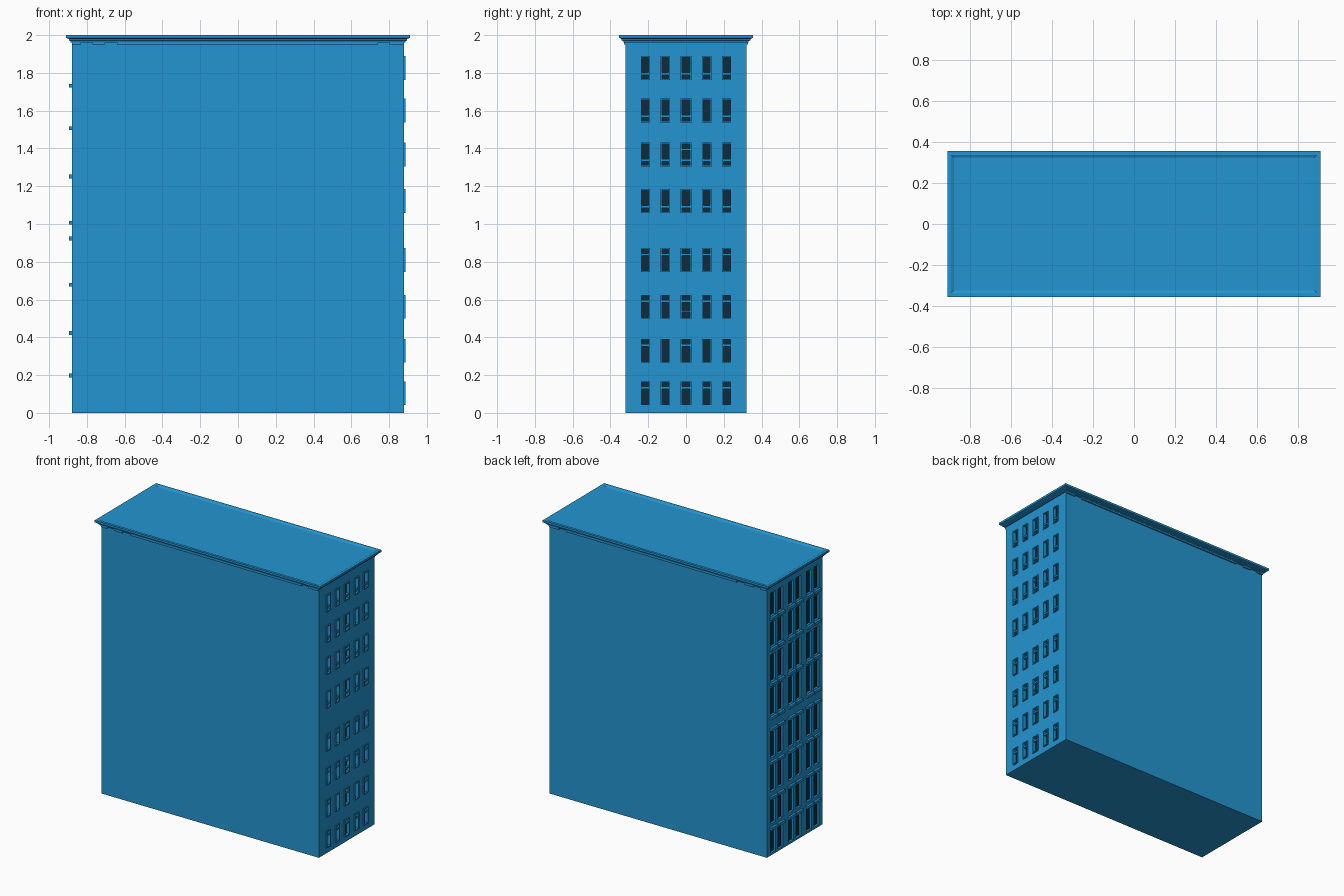
import bpy, bmesh
from mathutils import Vector

cube = bpy.data.objects.get("Cube")
if cube:
    bpy.data.objects.remove(cube, do_unlink=True)


def material(name, rgb):
    m = bpy.data.materials.new(name)
    m.use_nodes = True
    m.diffuse_color = (*rgb, 1)
    m.node_tree.nodes["Principled BSDF"].inputs["Base Color"].default_value = (*rgb, 1)
    return m


blue = material("facade blue", (0.017, 0.30, 0.64))
dark = material("dark window", (0.0045, 0.025, 0.046))


def boxes(name, spans, mat):
    """One object made of boxes, each given as (x0, x1, y0, y1, z0, z1)."""
    bm = bmesh.new()
    for x0, x1, y0, y1, z0, z1 in spans:
        made = bmesh.ops.create_cube(bm, size=1)["verts"]
        size = Vector((x1 - x0, y1 - y0, z1 - z0))
        mid = Vector((x0 + x1, y0 + y1, z0 + z1)) / 2
        for v in made:
            v.co = v.co * size + mid
    return finish(name, bm, mat)


def finish(name, bm, mat):
    mesh = bpy.data.meshes.new(name)
    bmesh.ops.recalc_face_normals(bm, faces=bm.faces)
    bm.to_mesh(mesh)
    bm.free()
    mesh.materials.append(mat)
    obj = bpy.data.objects.new(name, mesh)
    bpy.context.collection.objects.link(obj)
    return obj


W, D, H = 0.878, 0.32, 1.965
MIRROR = 1.93          # lower floors repeat the upper ones upside down
DEPTH = 0.02


def flip(z0, z1):
    return MIRROR - z1, MIRROR - z0


# Small windows on the +x side: openings, frames and cross bars
pockets, panes, frames, bars = [], [], [], []
columns = [-0.215, -0.11, 0, 0.11, 0.215]
plain = {(1, 3, False), (1, 3, True), (1, 1, True)}
plain = {(1, 3, False), (1, 1, True), (1, 3, True)}
for row, base in enumerate([1.77, 1.545, 1.312, 1.065]):
    for lower in (False, True):
        for col, y in enumerate(columns):
            w = 0.021 if col == 2 else 0.017
            z0, z1 = base, base + 0.112
            bar = (base + 0.02, base + 0.033)
            second = (base + 0.078, base + 0.087)
            if lower:
                z0, z1 = flip(z0, z1)
                bar, second = flip(*bar), flip(*second)
            pockets.append((W - DEPTH, W + 0.05, y - w, y + w, z0, z1))
            panes.append((W - DEPTH, W - DEPTH + 0.004, y - w, y + w, z0, z1))
            t = 0.007
            for side in (-1, 1):
                a, b = sorted((y + side * w, y + side * (w + t)))
                frames.append((W - 0.005, W + 0.008, a, b, z0 - t, z1 + t))
            frames.append((W - 0.005, W + 0.008, y - w, y + w, z1, z1 + t))
            frames.append((W - 0.005, W + 0.008, y - w, y + w, z0 - t, z0))
            if (row, col, lower) not in plain:
                bars.append((W - DEPTH, W + 0.004, y - w, y + w, *bar))
            if row == 2 and col == 2:
                bars.append((W - DEPTH, W + 0.004, y - w, y + w, *second))

# Tall paired windows on the -x side, with projecting ledges
ledges = []
for base, height in [(1.745, 0.17), (1.52, 0.18), (1.265, 0.2), (1.02, 0.2)]:
    for lower in (False, True):
        opening = (base, base + height)
        ledge = (base - 0.023, base - 0.003)
        if lower:
            opening, ledge = flip(*opening), flip(*ledge)
        for pair in (-0.208, 0, 0.208):
            for side in (-1, 1):
                y = pair + side * 0.042
                w = 0.029
                pockets.append((-W - 0.05, -W + DEPTH, y - w, y + w, *opening))
                panes.append((-W + DEPTH - 0.004, -W + DEPTH, y - w, y + w, *opening))
                ledges.append((-W - 0.017, -W + 0.005, y - w - 0.008, y + w + 0.008, *ledge))

# Main block with the window openings cut out
body = boxes("building_body", [(-W, W, -D, D, 0, H)], blue)
cutter = boxes("opening_cutter", pockets, blue)
cutter.hide_render = True
cut = body.modifiers.new("openings", "BOOLEAN")
cut.operation = "DIFFERENCE"
cut.solver = "EXACT"
cut.object = cutter
bpy.context.view_layer.objects.active = body
bpy.ops.object.modifier_apply(modifier=cut.name)
bpy.data.objects.remove(cutter, do_unlink=True)

boxes("window_panes", panes, dark)
boxes("small_window_frames", frames, blue)
boxes("small_window_bars", bars, blue)
boxes("tall_window_ledges", ledges, blue)

# Stepped cornice with a shallow dished roof: rings of (overhang, height)
profile = [(0, 1.96), (0.008, 1.962), (0.008, 1.968), (0.018, 1.972), (0.018, 1.98),
           (0.032, 1.985), (0.032, 2.0), (0.014, 2.0), (0.0, 1.993)]
bm = bmesh.new()
rings = [[bm.verts.new((sx * (W + o), sy * (D + o + 0.003), z))
          for sx, sy in ((-1, -1), (1, -1), (1, 1), (-1, 1))] for o, z in profile]
for low, high in zip(rings, rings[1:]):
    for i in range(4):
        j = (i + 1) % 4
        bm.faces.new((low[i], low[j], high[j], high[i]))
bm.faces.new(rings[0][::-1])
bm.faces.new(rings[-1])
finish("cornice_and_roof", bm, blue)

# Broken lower moulding beneath the cornice on both long sides
strips = []
for x0, x1 in [(-W, -0.83), (-0.77, -0.705), (-0.64, 0.74), (0.8, W)]:
    for side in (-1, 1):
        y0, y1 = sorted((side * (D - 0.005), side * (D + 0.009)))
        strips.append((x0, x1, y0, y1, 1.95, 1.964))
boxes("lower_moulding", strips, blue)
